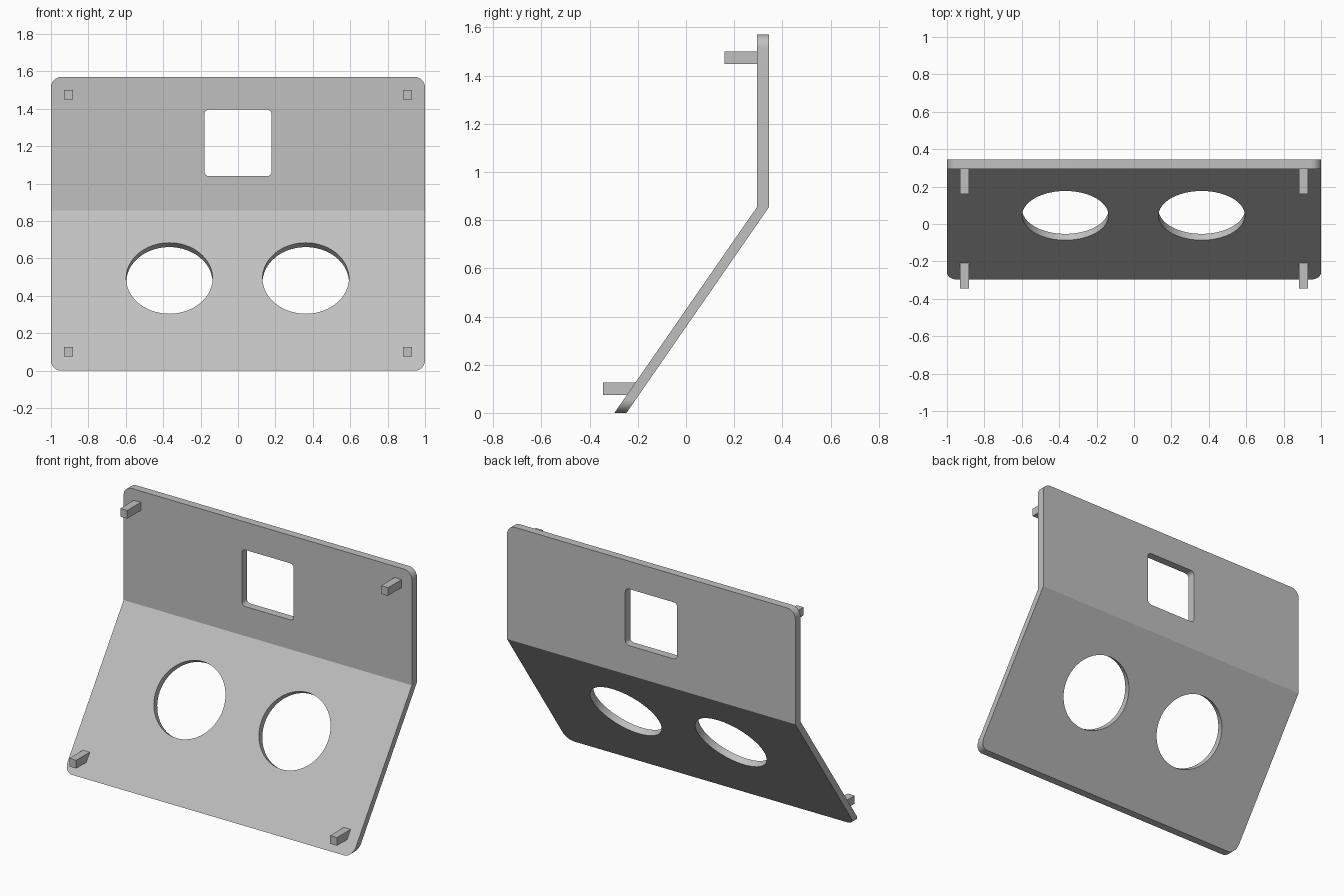
import bpy, bmesh, math
from mathutils import Vector, Matrix

if "Cube" in bpy.data.objects:
    bpy.data.objects.remove(bpy.data.objects["Cube"])

grey = bpy.data.materials.new("light grey")
grey.diffuse_color = (0.53, 0.53, 0.53, 1)
grey.use_nodes = True
grey.node_tree.nodes["Principled BSDF"].inputs["Base Color"].default_value = grey.diffuse_color

FOLD_Z, TOP_Z = 0.855, 1.57
FRONT_Y, WALL_Y, THICK = -0.297, 0.295, 0.05


def prism(name, pts, vec):
    """Extrude a closed polygon along a vector."""
    bm = bmesh.new()
    face = bm.faces.new([bm.verts.new(p) for p in pts])
    ext = bmesh.ops.extrude_face_region(bm, geom=[face])
    bmesh.ops.translate(bm, vec=Vector(vec),
                        verts=[g for g in ext["geom"] if isinstance(g, bmesh.types.BMVert)])
    bmesh.ops.recalc_face_normals(bm, faces=bm.faces)
    mesh = bpy.data.meshes.new(name)
    bm.to_mesh(mesh)
    bm.free()
    mesh.materials.append(grey)
    obj = bpy.data.objects.new(name, mesh)
    bpy.context.collection.objects.link(obj)
    return obj


def rounded_rect(half_w, z0, z1, r, y, steps=10):
    """Rounded rectangle in the xz plane."""
    pts = []
    corners = [(half_w - r, z1 - r), (r - half_w, z1 - r),
               (r - half_w, z0 + r), (half_w - r, z0 + r)]
    for i, (cx, cz) in enumerate(corners):
        for k in range(steps + 1):
            a = math.pi / 2 * (i + k / steps)
            pts.append((cx + r * math.cos(a), y, cz + r * math.sin(a)))
    return pts


def boolean(obj, cutter, operation):
    mod = obj.modifiers.new(cutter.name, "BOOLEAN")
    mod.operation, mod.object, mod.solver = operation, cutter, "EXACT"
    cutter.hide_render = True
    cutter.hide_set(True)


# Folded panel: side profile swept across the width
profile = [(FRONT_Y, 0), (WALL_Y, FOLD_Z), (WALL_Y, TOP_Z),
           (WALL_Y + THICK, TOP_Z), (WALL_Y + THICK, FOLD_Z), (FRONT_Y + THICK, 0)]
panel = prism("folded_panel", [(-1, y, z) for y, z in profile], (2, 0, 0))

# Rounded outer corners and the square window
boolean(panel, prism("outline_cutter", rounded_rect(1, 0, TOP_Z, 0.055, -1), (0, 2, 0)), "INTERSECT")
boolean(panel, prism("window_cutter", rounded_rect(0.18, 1.04, 1.395, 0.025, 0.1), (0, 0.5, 0)), "DIFFERENCE")

# Two round holes, square to the sloping face
slope = Vector((0, WALL_Y - FRONT_Y, FOLD_Z)).normalized()
normal = Vector((0, -slope.z, slope.y))
hole_z = 0.494
hole_y = FRONT_Y + hole_z * slope.y / slope.z
for side, x in (("left", -0.367), ("right", 0.362)):
    centre = Vector((x, hole_y, hole_z)) + normal * 0.1
    ring = [centre + 0.231 * (Vector((1, 0, 0)) * math.cos(a) + slope * math.sin(a))
            for a in (2 * math.pi * i / 72 for i in range(72))]
    boolean(panel, prism(side + "_hole_cutter", ring, normal * -0.3), "DIFFERENCE")

# Keep the cut panel as plain geometry and smooth its curved edges
bpy.context.view_layer.objects.active = panel
panel.select_set(True)
for mod in list(panel.modifiers):
    cutter = mod.object
    bpy.ops.object.modifier_apply(modifier=mod.name)
    bpy.data.objects.remove(cutter)
bpy.ops.object.shade_smooth_by_angle(angle=math.radians(30))

# Four square pegs; the lower ones end inside the sloping plate
for side, x in (("left", -0.905), ("right", 0.905)):
    w = 0.024
    lower = [(-0.345, 0.075), (-0.345, 0.126), (-0.2, 0.126), (-0.235, 0.075)]
    upper = [(0.16, 1.449), (0.16, 1.5), (0.3, 1.5), (0.3, 1.449)]
    for level, shape in (("lower", lower), ("upper", upper)):
        prism(f"{level}_{side}_peg", [(x - w, y, z) for y, z in shape], (2 * w, 0, 0))
